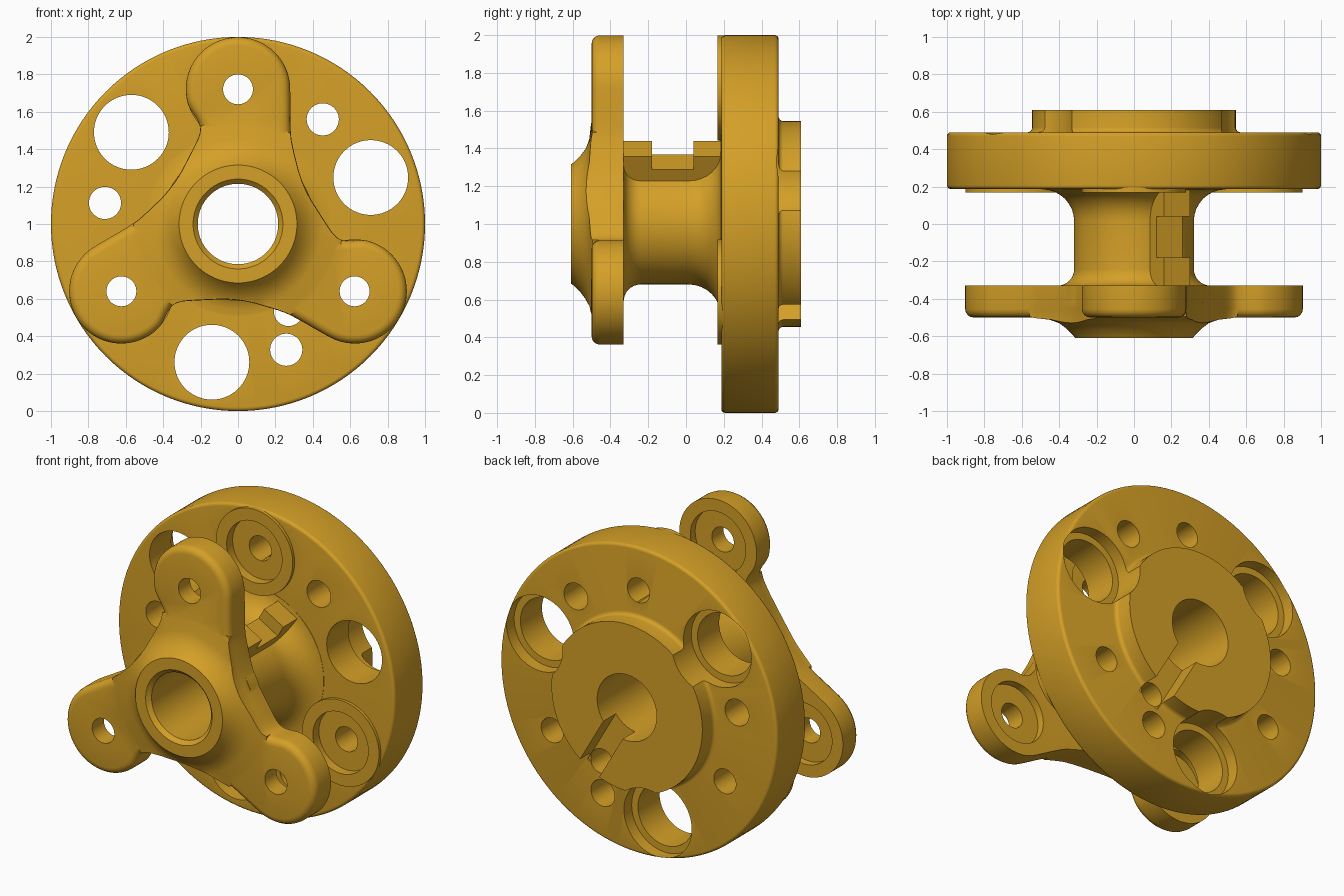
import bpy, bmesh
from math import sin, cos, pi, radians
from mathutils import Matrix, Vector

if "Cube" in bpy.data.objects:
    bpy.data.objects.remove(bpy.data.objects["Cube"])

TAU = 2 * pi
ARM_ANGLES = (90, 210, 330)

mat = bpy.data.materials.new("golden_yellow")
mat.diffuse_color = (0.66, 0.35, 0.02, 1)
mat.use_nodes = True
mat.node_tree.nodes["Principled BSDF"].inputs["Base Color"].default_value = mat.diffuse_color


def finish(name, bm):
    bmesh.ops.recalc_face_normals(bm, faces=bm.faces)
    me = bpy.data.meshes.new(name)
    bm.to_mesh(me)
    bm.free()
    me.materials.append(mat)
    ob = bpy.data.objects.new(name, me)
    bpy.context.collection.objects.link(ob)
    return ob


def prism(name, pts, y0, y1, bevel=0):
    """Outline in the x-z plane (relative to the axis) extruded along y."""
    bm = bmesh.new()
    n = len(pts)
    a = [bm.verts.new((u, y0, 1 + v)) for u, v in pts]
    b = [bm.verts.new((u, y1, 1 + v)) for u, v in pts]
    front = bm.faces.new(a)
    bm.faces.new(b[::-1])
    for i in range(n):
        j = (i + 1) % n
        bm.faces.new((a[j], a[i], b[i], b[j]))
    bmesh.ops.recalc_face_normals(bm, faces=bm.faces)
    if bevel:
        bmesh.ops.bevel(bm, geom=list(front.edges), offset=bevel, segments=4,
                        profile=0.5, affect='EDGES', clamp_overlap=False)
    return finish(name, bm)


def lathe(name, profile, seg=96, at=(0, 0)):
    """Solid of revolution about the y direction from (radius, y) points."""
    bm = bmesh.new()
    rings = []
    for r, y in profile:
        rings.append([bm.verts.new((at[0] + r * cos(TAU * i / seg), y,
                                    1 + at[1] + r * sin(TAU * i / seg)))
                      for i in range(seg)])
    for a, b in zip(rings, rings[1:]):
        for i in range(seg):
            j = (i + 1) % seg
            bm.faces.new((a[i], a[j], b[j], b[i]))
    bm.faces.new(rings[0])
    bm.faces.new(rings[-1])
    return finish(name, bm)


def polar(r, deg):
    return r * cos(radians(deg)), r * sin(radians(deg))


def disc_at(r, deg, radius, y0, y1, seg=48):
    return lathe("round_cutter", [(radius, y0), (radius, y1)], seg, polar(r, deg))


def radial_box(deg, r0, r1, half, y0, y1):
    rot = Matrix.Rotation(radians(deg), 2)
    pts = [rot @ Vector(p) for p in ((r0, -half), (r1, -half), (r1, half), (r0, half))]
    return prism("radial_block", pts, y0, y1)


def boolean(target, other, op):
    m = target.modifiers.new(op, 'BOOLEAN')
    m.operation = op
    m.solver = 'EXACT'
    m.object = other
    bpy.context.view_layer.objects.active = target
    bpy.ops.object.modifier_apply(modifier=m.name)
    bpy.data.objects.remove(other)


def fillet(cr, cy, rad, a0, a1, n=8):
    return [(cr + rad * cos(radians(a0 + (a1 - a0) * i / n)),
             cy + rad * sin(radians(a0 + (a1 - a0) * i / n))) for i in range(n + 1)]


# Three-armed outline: one swept arm, repeated three times and softened
arm = [(0.466, 0.01), (0.346, 0.2), (0.29, 0.42), (0.28, 0.5)]
arm += [(0.28 * cos(radians(a)), 0.72 + 0.28 * sin(radians(a))) for a in range(0, 206, 10)]
arm += [(-0.205, 0.54), (-0.2, 0.485)]
outline = []
for k in range(3):
    rot = Matrix.Rotation(k * TAU / 3, 2)
    outline += [rot @ Vector(p) for p in arm]
for _ in range(2):
    soft = []
    for p, q in zip(outline, outline[1:] + outline[:1]):
        soft += [p * 0.75 + q * 0.25, p * 0.25 + q * 0.75]
    outline = soft

# Hub barrel, round flange and rear boss in one turned profile
turned = [(0.41, -0.42), (0.41, -0.33)]
turned += fillet(0.41, -0.24, 0.09, -90, -180)
turned += fillet(0.49, 0.015, 0.17, 180, 90)
turned += [(0.49, 0.187)]
turned += fillet(0.98, 0.207, 0.02, -90, 0, 4) + fillet(0.98, 0.47, 0.02, 0, 90, 4)
turned += fillet(0.57, 0.515, 0.025, -90, -180, 4) + [(0.545, 0.61)]
body = lathe("flanged_spider_hub", turned, 128)

# Arm plate with rounded front edge
boolean(body, prism("arm_plate", outline, -0.50, -0.33, 0.045), 'UNION')

# Flared front collar, trimmed to the arm outline
collar = lathe("front_collar", [(0.315, -0.61), (0.325, -0.595), (0.36, -0.56), (0.40, -0.53),
                                (0.45, -0.512), (0.53, -0.503), (0.56, -0.495), (0.56, -0.40)])
boolean(collar, prism("collar_trim", [p * 0.995 for p in outline], -0.7, -0.37), 'INTERSECT')
boolean(body, collar, 'UNION')

# Notched rib along the barrel
rib = radial_box(60, 0.24, 0.46, 0.08, -0.40, 0.25)
boolean(rib, radial_box(60, 0.38, 0.6, 0.2, -0.18, 0.04), 'DIFFERENCE')
boolean(body, rib, 'UNION')

# Low round pads on the flange front, facing the arms
for a in ARM_ANGLES:
    boolean(body, disc_at(0.72, a, 0.278, 0.168, 0.3, 64), 'UNION')

# Chamfered bore
boolean(body, lathe("bore", [(0.26, -0.63), (0.215, -0.585), (0.215, 0.7)]), 'DIFFERENCE')

for a in ARM_ANGLES:
    # Bolt holes with facing counterbores
    boolean(body, disc_at(0.72, a, 0.08, -0.7, 0.8), 'DIFFERENCE')
    boolean(body, disc_at(0.72, a, 0.2, -0.38, 0.23), 'DIFFERENCE')
    # Large flange holes, stepped at the rear
    boolean(body, disc_at(0.752, a + 49.3, 0.2, 0.1, 0.8, 64), 'DIFFERENCE')
    boolean(body, disc_at(0.752, a + 49.3, 0.245, 0.41, 0.8, 64), 'DIFFERENCE')
    # Small flange holes
    boolean(body, disc_at(0.72, a - 39, 0.086, 0.1, 0.8), 'DIFFERENCE')

# Keyway across the rear boss, ending in a through hole
boolean(body, radial_box(-60, 0.1, 0.6, 0.08, 0.483, 0.7), 'DIFFERENCE')
boolean(body, disc_at(0.54, -60, 0.078, 0.1, 0.8), 'DIFFERENCE')

# Smooth round surfaces, keep machined edges sharp
bpy.ops.object.select_all(action='DESELECT')
body.select_set(True)
bpy.context.view_layer.objects.active = body
bpy.ops.object.shade_smooth_by_angle(angle=radians(32))
